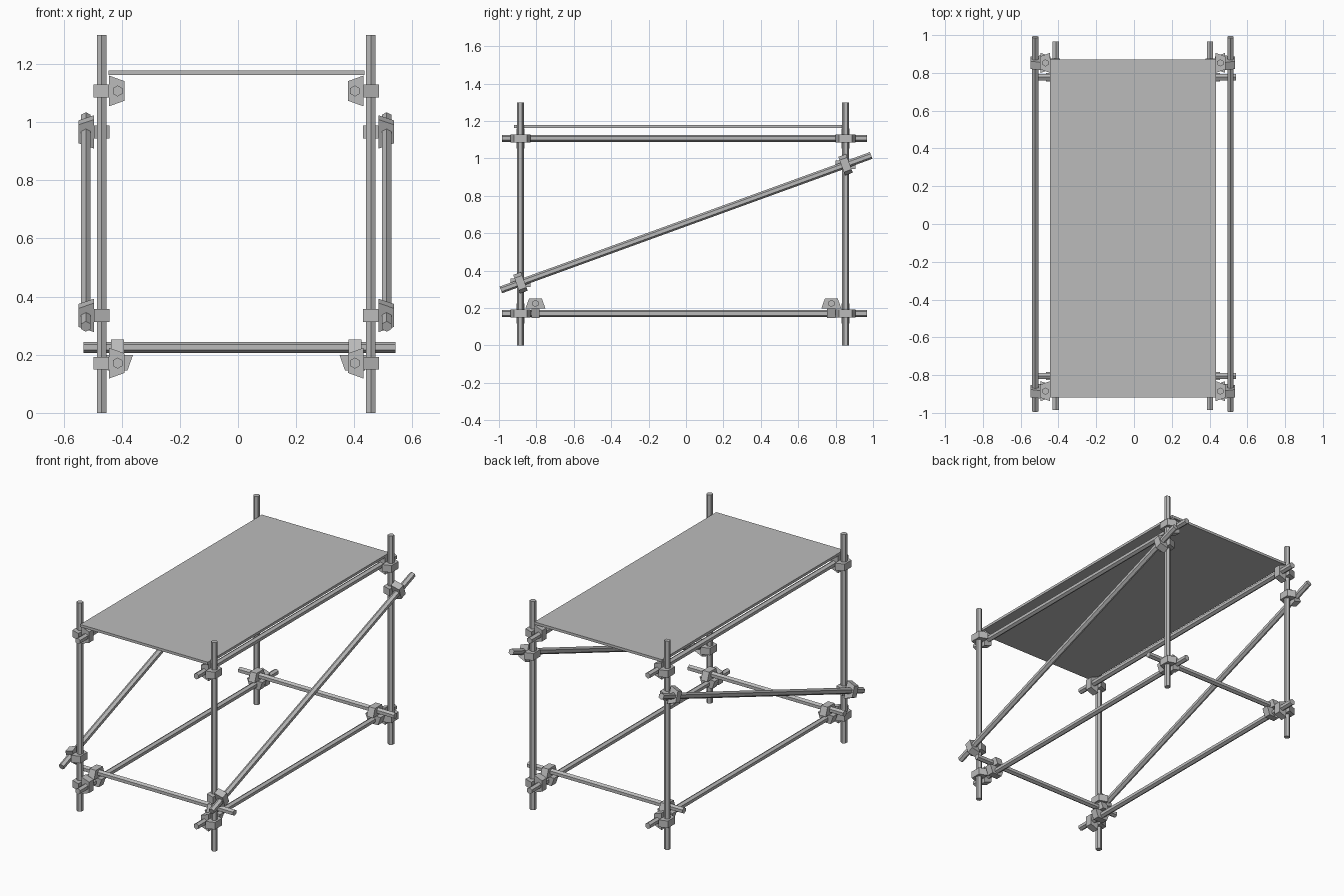
import bpy, bmesh, math
from mathutils import Vector, Matrix

cube = bpy.data.objects.get("Cube")
if cube:
    bpy.data.objects.remove(cube, do_unlink=True)

steel = bpy.data.materials.new("grey steel")
steel.use_nodes = True
grey = (0.5, 0.5, 0.5, 1)
steel.diffuse_color = grey
steel.node_tree.nodes["Principled BSDF"].inputs["Base Color"].default_value = grey

R = 0.019          # tube radius
CX = -0.006        # centre line between the posts
X, Z = Vector((1, 0, 0)), Vector((0, 0, 1))
Y = Vector((0, 1, 0))


def finish(name, bm):
    bmesh.ops.recalc_face_normals(bm, faces=bm.faces)
    mesh = bpy.data.meshes.new(name)
    bm.to_mesh(mesh)
    bm.free()
    mesh.materials.append(steel)
    obj = bpy.data.objects.new(name, mesh)
    bpy.context.collection.objects.link(obj)
    return obj


def prism(bm, profile, origin, u, v, w, length):
    """Extrude a profile in the u-v plane along w, centred on origin."""
    rings = [[bm.verts.new(origin + u * a + v * b + w * s) for a, b in profile]
             for s in (-length / 2, length / 2)]
    bm.faces.new(rings[0])
    bm.faces.new(rings[1])
    for i in range(len(profile)):
        j = (i + 1) % len(profile)
        bm.faces.new((rings[0][i], rings[0][j], rings[1][j], rings[1][i]))


def tube(name, start, end, up):
    start, end = Vector(start), Vector(end)
    w = (end - start).normalized()
    u = up.cross(w).normalized()
    hexagon = [(R * math.sin(k * math.pi / 3), R * math.cos(k * math.pi / 3)) for k in range(6)]
    bm = bmesh.new()
    prism(bm, hexagon, (start + end) / 2, u, w.cross(u), w, (end - start).length)
    return finish(name, bm)


def coupler(name, seam, normal, dir_a, dir_b):
    """Two tapered clamps back to back: b lies along +normal, a along -normal."""
    taper = [(-0.053, 0), (0.053, 0), (0.034, 0.053), (-0.034, 0.053)]
    bm = bmesh.new()
    for n, d in ((-normal, dir_a), (normal, dir_b)):
        prism(bm, taper, Vector(seam), n.cross(d), n, d, 0.044)
    return finish(name, bm)


# Deck board
bm = bmesh.new()
prism(bm, [(-0.44, -0.008), (0.44, -0.008), (0.44, 0.008), (-0.44, 0.008)],
      Vector((-0.005, -0.024, 1.17)), X, Z, Y, 1.79)
finish("deck_board", bm)

POST_Y = {"front": -0.885, "back": 0.853}
CROSS_Y = {"front": -0.805, "back": 0.777}
LEDGER_Z = {"lower": 0.171, "upper": 1.107}
brace_low, brace_high = Vector((0, -0.99, 0.297)), Vector((0, 0.99, 1.016))
brace_dir = (brace_high - brace_low).normalized()

for side, s in (("left", 1), ("right", -1)):
    post_x, ledger_x, brace_x = CX + s * 0.463, CX + s * 0.408, CX + s * 0.517
    inward = X * -s

    # Long ledgers inside the posts
    for level, z in LEDGER_Z.items():
        tube(f"{level}_ledger_{side}", (ledger_x, -0.985, z), (ledger_x, 0.967, z), Z)

    # Diagonal brace outside the posts
    offset = X * brace_x
    tube(f"brace_{side}", brace_low + offset, brace_high + offset, Z)

    # Posts with their ledger and brace couplers
    for end, y in POST_Y.items():
        tube(f"{end}_post_{side}", (post_x, y, 0), (post_x, y, 1.3), Y)
        for level, z in LEDGER_Z.items():
            coupler(f"{end}_{level}_coupler_{side}", (CX + s * 0.438, y, z), inward, Z, Y)
        brace_z = brace_low.z + (y - brace_low.y) * brace_dir.z / brace_dir.y
        coupler(f"{end}_brace_coupler_{side}", (CX + s * 0.489, y, brace_z), -inward, Z, brace_dir)

    # Couplers joining cross tubes to lower ledgers
    for end, y in CROSS_Y.items():
        coupler(f"{end}_cross_coupler_{side}", (ledger_x, y, 0.199), Z, Y, X)

# Cross tubes resting on the lower ledgers
for end, y in CROSS_Y.items():
    tube(f"{end}_cross_tube", (-0.531, y, 0.225), (0.541, y, 0.225), Z)
